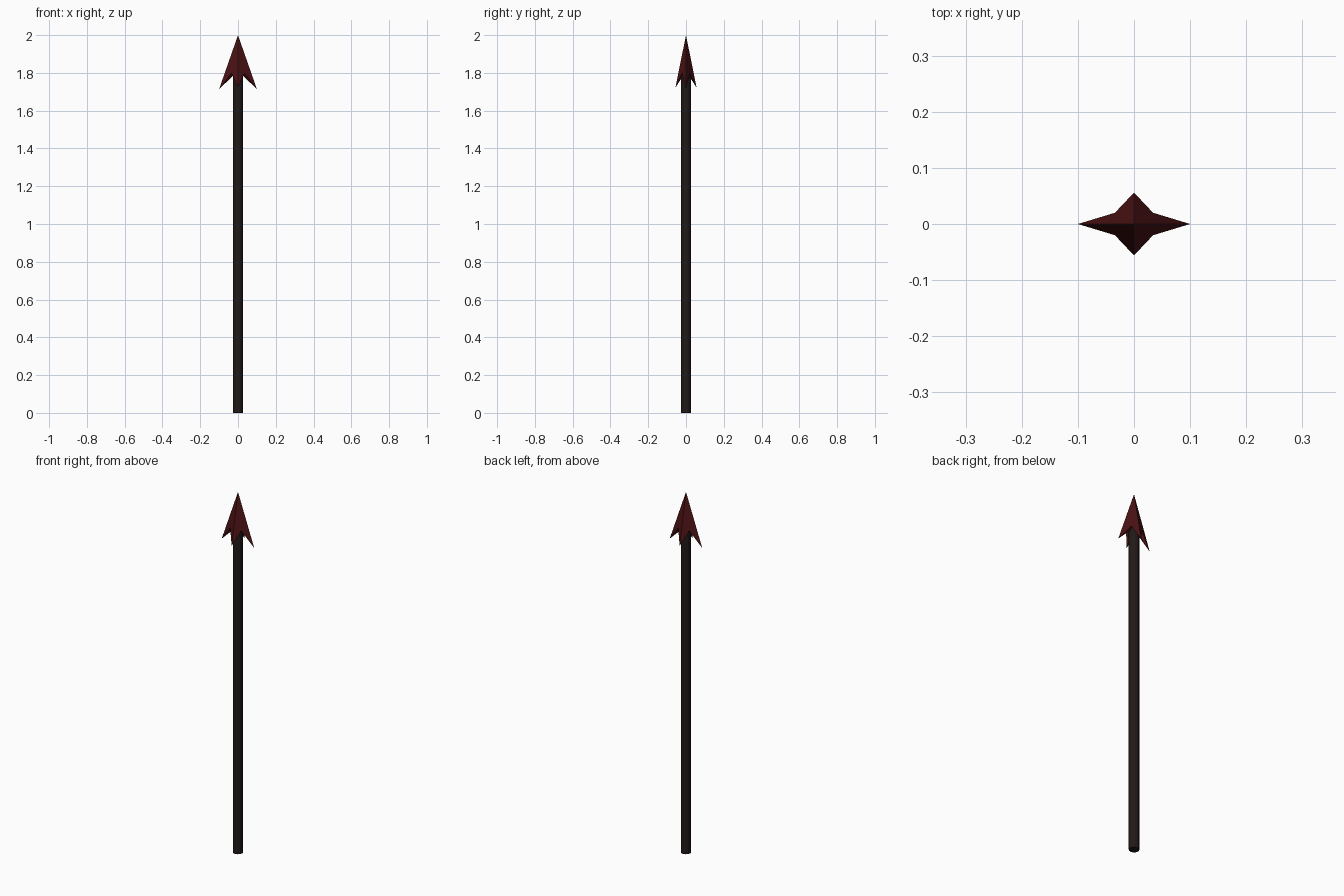
import bpy, bmesh
from math import pi

if "Cube" in bpy.data.objects:
    bpy.data.objects.remove(bpy.data.objects["Cube"])


def finish(name, bm, color):
    bmesh.ops.recalc_face_normals(bm, faces=bm.faces)
    me = bpy.data.meshes.new(name)
    bm.to_mesh(me)
    bm.free()
    mat = bpy.data.materials.new(name + "_color")
    mat.diffuse_color = (*color, 1)
    mat.use_nodes = True
    mat.node_tree.nodes["Principled BSDF"].inputs["Base Color"].default_value = mat.diffuse_color
    me.materials.append(mat)
    ob = bpy.data.objects.new(name, me)
    bpy.context.collection.objects.link(ob)
    return ob


# Shaft
SHAFT_TOP = 1.82
bm = bmesh.new()
bmesh.ops.create_cone(bm, cap_ends=True, segments=12, radius1=0.026,
                      radius2=0.026, depth=SHAFT_TOP)
bmesh.ops.translate(bm, verts=bm.verts, vec=(0, 0, SHAFT_TOP / 2))
finish("shaft", bm, (0.015, 0.010, 0.009))

# Barbed head: four-pointed star rim, apex above, hollowed underside
bm = bmesh.new()
wide, notch, narrow = (0.1, 0, 1.714), (0.034, 0.02, 1.80), (0, 0.056, 1.722)
rim = []
for sx, sy in ((1, 1), (-1, 1), (-1, -1), (1, -1)):
    quarter = [wide, notch] if sx * sy > 0 else [narrow, notch]
    rim += [bm.verts.new((x * sx, y * sy, z)) for x, y, z in quarter]
apex = bm.verts.new((0, 0, 2))
socket = bm.verts.new((0, 0, 1.81))
for a, b in zip(rim, rim[1:] + rim[:1]):
    bm.faces.new((a, b, apex))
    bm.faces.new((b, a, socket))
finish("arrowhead", bm, (0.07, 0.006, 0.007))
